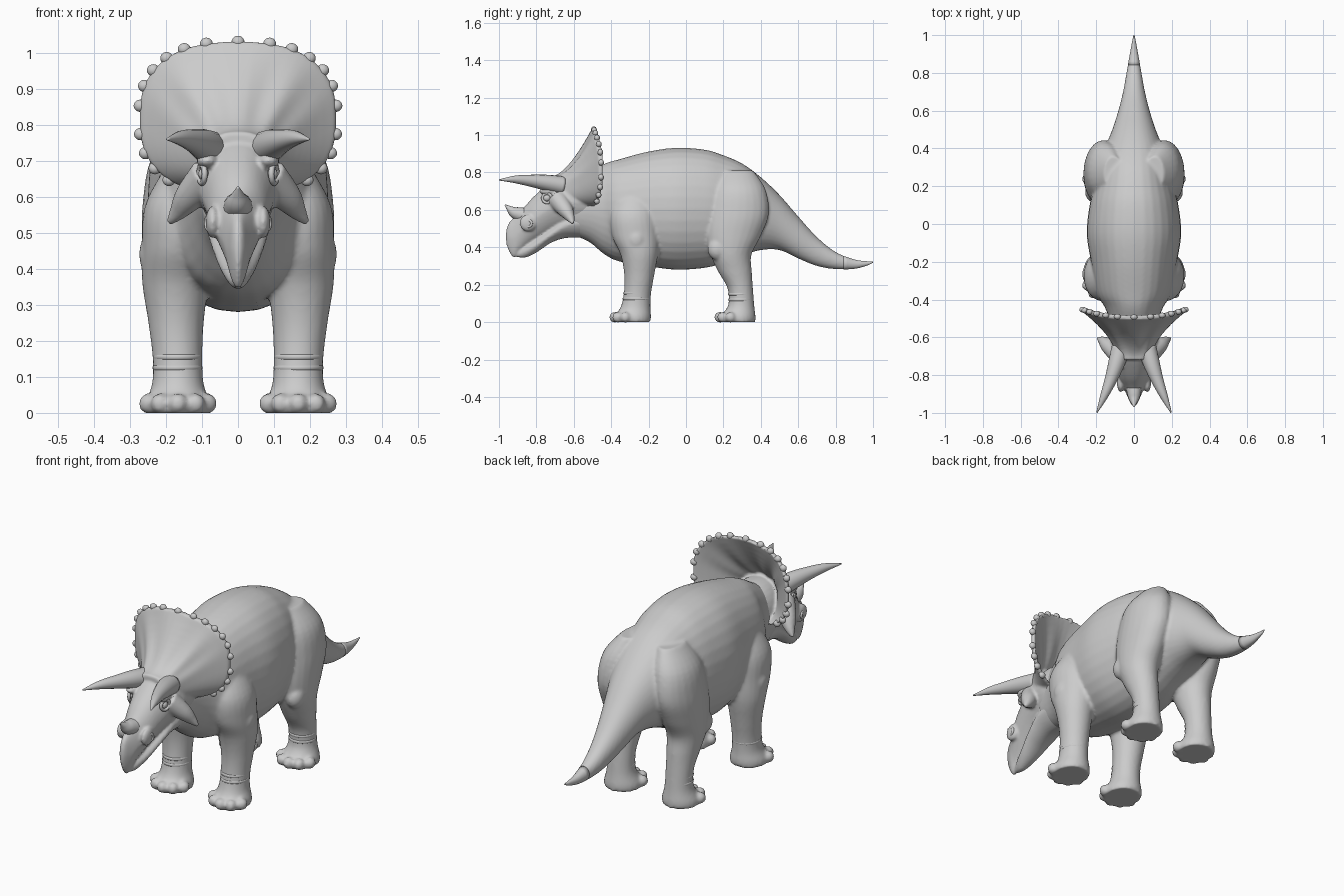
import bpy, bmesh
from math import sin, cos, pi, radians, copysign
from mathutils import Vector, Matrix

if "Cube" in bpy.data.objects:
    bpy.data.objects.remove(bpy.data.objects["Cube"])


def spline(rows, steps=5):
    """Catmull-Rom resampling of rows of numbers."""
    out = []
    for i in range(len(rows) - 1):
        a, b, c, d = (rows[max(0, min(len(rows) - 1, i + k))] for k in (-1, 0, 1, 2))
        for s in range(steps):
            t = s / steps
            out.append([q + .5 * t * (r - p + t * (2 * p - 5 * q + 4 * r - w + t * (3 * (q - r) + w - p)))
                        for p, q, r, w in zip(a, b, c, d)])
    return out + [list(rows[-1])]


def power(v, e):
    return copysign(abs(v) ** e, v)


def loft(bm, rings):
    loops = [[bm.verts.new(p) for p in ring] for ring in rings]
    n = len(loops[0])
    for a, b in zip(loops, loops[1:]):
        for i in range(n):
            bm.faces.new((a[i], a[(i + 1) % n], b[(i + 1) % n], b[i]))
    bm.faces.new(loops[0][::-1])
    bm.faces.new(loops[-1])


def trunk(bm, rows, n=32, taper=0.0):
    """Loft along y from rows (y, bottom, top, half width)."""
    rings = []
    for y, zb, zt, w in rows:
        ring = []
        for i in range(n):
            c, s = cos(2 * pi * i / n), sin(2 * pi * i / n)
            ring.append((w * power(c, .9) * (1 + taper * min(s, 0)), y, (zb + zt) / 2 + (zt - zb) / 2 * s))
        rings.append(ring)
    loft(bm, rings)


def column(bm, rows, side, n=24):
    """Loft along z from rows (x, y, z, x radius, y radius)."""
    loft(bm, [[(side * x + rx * cos(2 * pi * i / n), y + ry * sin(2 * pi * i / n), z) for i in range(n)]
              for x, y, z, rx, ry in spline(rows)])


def horn(bm, rows, side=1, n=16):
    """Tapered tube along rows (x, y, z, radius)."""
    pts = spline(rows)
    rings = []
    for k, (x, y, z, r) in enumerate(pts):
        d = Vector(pts[min(k + 1, len(pts) - 1)][:3]) - Vector(pts[max(k - 1, 0)][:3])
        d.x *= side
        u = d.cross(Vector((0, 0, 1))).normalized()
        v = u.cross(d).normalized()
        rings.append([Vector((side * x, y, z)) + r * (cos(2 * pi * i / n) * u + sin(2 * pi * i / n) * v)
                      for i in range(n)])
    loft(bm, rings)


def ball(bm, loc, size):
    bmesh.ops.create_uvsphere(bm, u_segments=16, v_segments=10, radius=1,
                              matrix=Matrix.Translation(loc) @ Matrix.Diagonal((*size, 1)))


def finish(name, bm, voxel=0, smooth=4):
    bmesh.ops.recalc_face_normals(bm, faces=bm.faces)
    mesh = bpy.data.meshes.new(name)
    bm.to_mesh(mesh)
    bm.free()
    for p in mesh.polygons:
        p.use_smooth = True
    ob = bpy.data.objects.new(name, mesh)
    bpy.context.collection.objects.link(ob)
    if voxel:
        m = ob.modifiers.new("blend", 'REMESH')
        m.mode, m.voxel_size, m.use_smooth_shade = 'VOXEL', voxel, True
        m = ob.modifiers.new("soften", 'SMOOTH')
        m.factor, m.iterations = .5, smooth
    return ob


# Torso and tail profile: y, bottom, top, half width
torso = spline([
    (-.62, .47, .74, .10), (-.52, .43, .80, .125), (-.44, .365, .845, .155), (-.36, .325, .87, .20),
    (-.2, .298, .912, .228), (-.05, .28, .932, .25), (.1, .29, .922, .235), (.2, .315, .892, .21),
    (.3, .355, .848, .185), (.4, .385, .775, .155), (.5, .385, .68, .115), (.6, .34, .565, .083),
    (.7, .30, .455, .058), (.8, .283, .375, .04), (.9, .285, .335, .022), (.97, .303, .325, .009),
    (1.0, .318, .324, .003)])
front_leg = [
    (.14, -.27, .70, .05, .08), (.165, -.28, .58, .092, .125), (.171, -.27, .46, .096, .125),
    (.174, -.25, .36, .092, .10), (.172, -.25, .25, .077, .08), (.168, -.26, .15, .069, .073),
    (.167, -.27, .08, .072, .08), (.167, -.285, .03, .09, .098), (.167, -.29, 0, .092, .10)]
hind_leg = [
    (.11, .27, .81, .05, .09), (.145, .28, .71, .095, .145), (.163, .275, .58, .102, .168),
    (.17, .25, .46, .097, .15), (.172, .24, .36, .09, .11), (.17, .262, .27, .077, .09),
    (.168, .29, .18, .067, .068), (.167, .295, .09, .069, .07), (.167, .277, .03, .09, .095),
    (.167, .272, 0, .092, .098)]

# Body with blended legs and toes
bm = bmesh.new()
trunk(bm, [r for r in torso if r[0] < .91])
for side in (1, -1):
    for rows, fy in ((front_leg, -.29), (hind_leg, .272)):
        column(bm, rows, side)
        for a in (-68, -34, 0, 34, 68):
            ball(bm, (side * .167 + .088 * sin(radians(a)), fy - .092 * cos(radians(a)), .026),
                 (.027, .029, .029))
    ball(bm, (side * .24, -.265, .44), (.035, .05, .06))      # elbow
    ball(bm, (side * .215, .17, .39), (.045, .055, .06))      # knee
finish("body", bm, .009)

# Tail tip kept sharp
bm = bmesh.new()
trunk(bm, [r for r in torso if r[0] > .83], 20)
finish("tail_tip", bm)

# Head: skull, lower jaw, cheek horns and brows
bm = bmesh.new()
trunk(bm, spline([
    (-.963, .43, .48, .006), (-.95, .385, .525, .018), (-.92, .345, .56, .032), (-.89, .375, .59, .045),
    (-.86, .40, .62, .06), (-.82, .425, .665, .078), (-.77, .45, .71, .092), (-.71, .475, .755, .108),
    (-.64, .49, .785, .122), (-.56, .49, .79, .13), (-.48, .50, .78, .12)]), taper=.25)
trunk(bm, spline([
    (-.905, .348, .37, .012), (-.86, .345, .41, .033), (-.8, .372, .45, .054), (-.72, .425, .51, .076),
    (-.64, .45, .58, .09), (-.54, .45, .62, .10)]), taper=.2)
for side in (1, -1):
    horn(bm, [(.08, -.69, .66, .055), (.135, -.645, .60, .042), (.165, -.62, .56, .026),
              (.192, -.605, .527, .008)], side)
    ball(bm, (side * .085, -.735, .70), (.03, .05, .022))
    ball(bm, (side * .07, -.845, .53), (.02, .045, .045))

# Frill: flared trumpet with front and back surfaces


def frill_point(a, t):
    c, s = power(cos(a), .8), power(sin(a), .8)
    k = t ** 1.8
    y = -.72 + t * (.255 - .04 * cos(a) ** 2)
    ridge = .03 * t * (1 - t) * max(0, cos(a)) * cos(9 * a)
    return Vector((s * (.09 + .183 * k), y - ridge, .70 + .118 * k + c * (.08 + .132 * k)))


def frill_ring(t, dy, shrink):
    hub = Vector((0, 0, .70 + .118 * t ** 1.8))
    ring = []
    for i in range(64):
        p = frill_point(2 * pi * i / 64, t)
        ring.append((p.x * shrink, p.y + dy, hub.z + (p.z - hub.z) * shrink))
    return ring


loft(bm, [frill_ring(i / 12, 0, 1) for i in range(13)] +
     [frill_ring(1 - i / 12, .026, 1 - .015 * i) for i in range(9)])
finish("head", bm, .007, 3)

# Studs around the frill rim
bm = bmesh.new()
for i in range(21):
    p = frill_point(radians(-140 + 14 * i), 1)
    ball(bm, p + Vector((0, .012, 0)), (.018, .015, .017))
finish("frill_studs", bm)

# Brow horns and nose horn
bm = bmesh.new()
for side in (1, -1):
    horn(bm, [(.07, -.66, .73, .05), (.095, -.745, .745, .043), (.125, -.83, .756, .032),
              (.16, -.915, .763, .02), (.197, -.999, .76, .003)], side)
finish("brow_horns", bm)
bm = bmesh.new()
horn(bm, [(0, -.865, .57, .042), (0, -.915, .585, .032), (0, -.945, .607, .016), (0, -.968, .627, .003)])
finish("nose_horn", bm)

# Eyes
bm = bmesh.new()
for side in (1, -1):
    ball(bm, (side * .095, -.743, .663), (.015, .02, .018))
finish("eyes", bm)

# Eyelid and nostril rims
for name, x, y, z, r, thick in (("eyelid", .1, -.743, .663, .025, .008), ("nostril", .082, -.842, .527, .017, .007)):
    for side in (1, -1):
        bpy.ops.mesh.primitive_torus_add(location=(side * x, y, z), rotation=(0, pi / 2, -side * .3),
                                         major_radius=r, minor_radius=thick,
                                         major_segments=24, minor_segments=10)
        bpy.context.object.name = name
        bpy.ops.object.shade_smooth()

# Skin folds around the ankles
for y, z, rx, ry in ((-.264, .125, .066, .071), (-.262, .155, .065, .07), (.293, .12, .064, .064),
                     (.291, .15, .063, .063)):
    for side in (1, -1):
        bpy.ops.mesh.primitive_torus_add(location=(side * .168, y, z), major_radius=1, minor_radius=.09,
                                         major_segments=32, minor_segments=8)
        ob = bpy.context.object
        ob.name, ob.scale = "ankle_fold", (rx * .97, ry * .97, .09)
        bpy.ops.object.shade_smooth()
